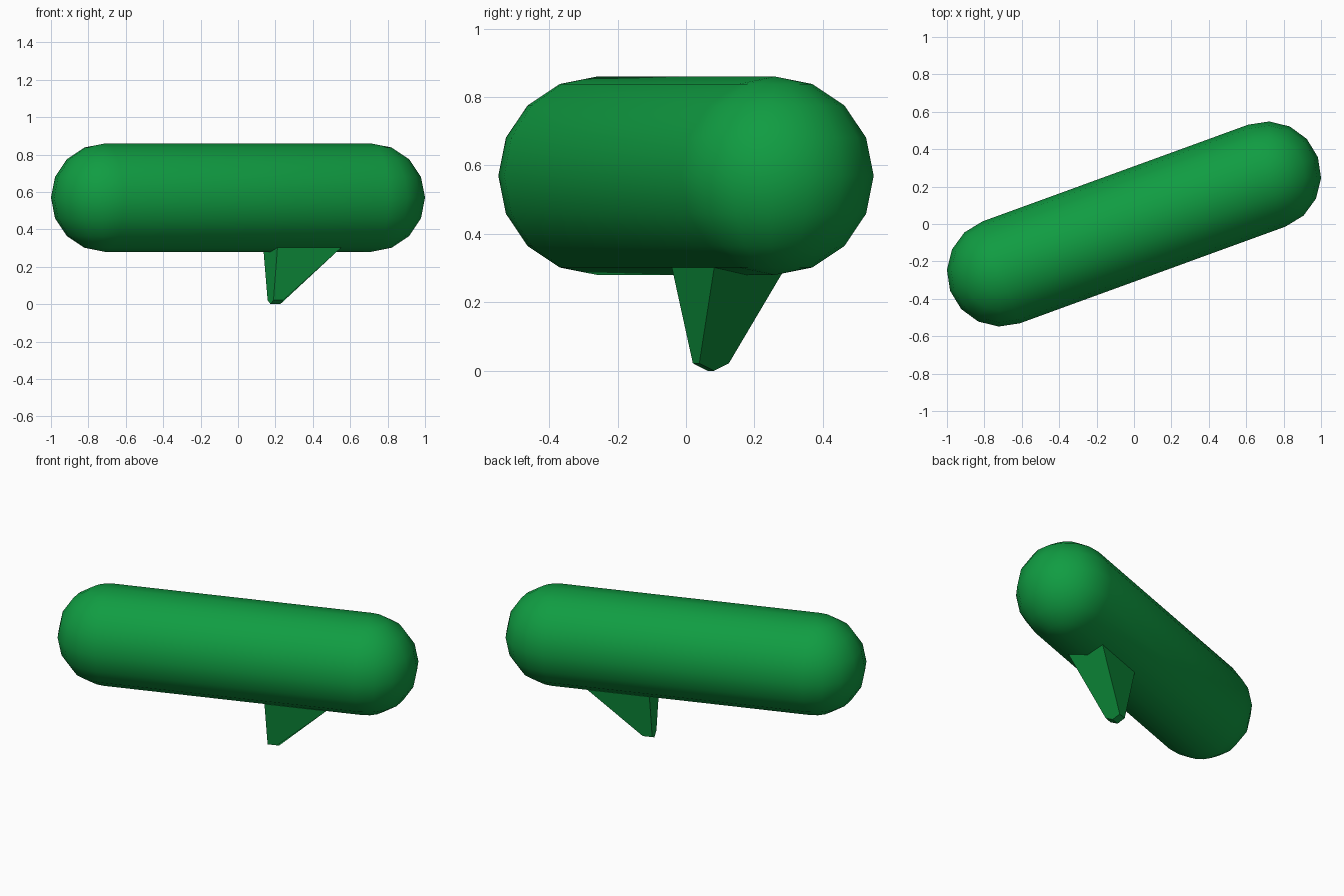
import bpy, bmesh, math
from mathutils import Matrix

if "Cube" in bpy.data.objects:
    bpy.data.objects.remove(bpy.data.objects["Cube"])

RADIUS = 0.29      # capsule radius
HALF = 0.756       # centre to cap centre
AXIS_Z = 0.57      # height of the long axis
YAW = Matrix.Rotation(math.radians(20), 4, 'Z')

green = bpy.data.materials.new("green")
green.use_nodes = True
colour = (0.0052, 0.335, 0.0545, 1)
green.diffuse_color = colour
green.node_tree.nodes["Principled BSDF"].inputs["Base Color"].default_value = colour


def finish(bm, name):
    """Turn a bmesh into a yawed, shaded object."""
    bmesh.ops.recalc_face_normals(bm, faces=bm.faces)
    bmesh.ops.transform(bm, matrix=YAW, verts=bm.verts)
    mesh = bpy.data.meshes.new(name)
    bm.to_mesh(mesh)
    bm.free()
    mesh.materials.append(green)
    ob = bpy.data.objects.new(name, mesh)
    bpy.context.collection.objects.link(ob)
    bpy.ops.object.select_all(action='DESELECT')
    ob.select_set(True)
    bpy.context.view_layer.objects.active = ob
    bpy.ops.object.shade_smooth_by_angle(angle=math.radians(30))
    return ob


# Capsule body: a sphere split at its middle, halves moved apart and bridged
bm = bmesh.new()
bmesh.ops.create_uvsphere(bm, u_segments=16, v_segments=8, radius=RADIUS)
seam = [e for e in bm.edges if all(abs(v.co.x) < 1e-4 for v in e.verts)]
bmesh.ops.split_edges(bm, edges=seam)
for v in bm.verts:
    side = sum(f.calc_center_median().x for f in v.link_faces)
    v.tag = side > 0
for v in bm.verts:
    v.co.x += HALF if v.tag else -HALF
    v.co.z += AXIS_Z
rims = [e for e in bm.edges if e.is_boundary]
bmesh.ops.bridge_loops(bm, edges=rims)
finish(bm, "capsule_body")

# Fin: tapered, swept, with a shallow V-shaped tip that follows the hull section
TOP_Z = AXIS_Z - RADIUS * math.cos(math.radians(22.5))
TOP_W = RADIUS * math.sin(math.radians(22.5))
TIP_W, TIP_Z = 0.046, 0.022


def fin_section(u_top, u_tip):
    return [(u_top, -TOP_W, TOP_Z), (u_tip, -TIP_W, TIP_Z), (u_tip, 0, 0),
            (u_tip, TIP_W, TIP_Z), (u_top, TOP_W, TOP_Z)]


bm = bmesh.new()
near = [bm.verts.new(p) for p in fin_section(0.184, 0.185)]
far = [bm.verts.new(p) for p in fin_section(0.546, 0.24)]
bm.faces.new(near)
bm.faces.new(far[::-1])
for i in range(5):
    j = (i + 1) % 5
    bm.faces.new((near[i], far[i], far[j], near[j]))
finish(bm, "lower_fin")
